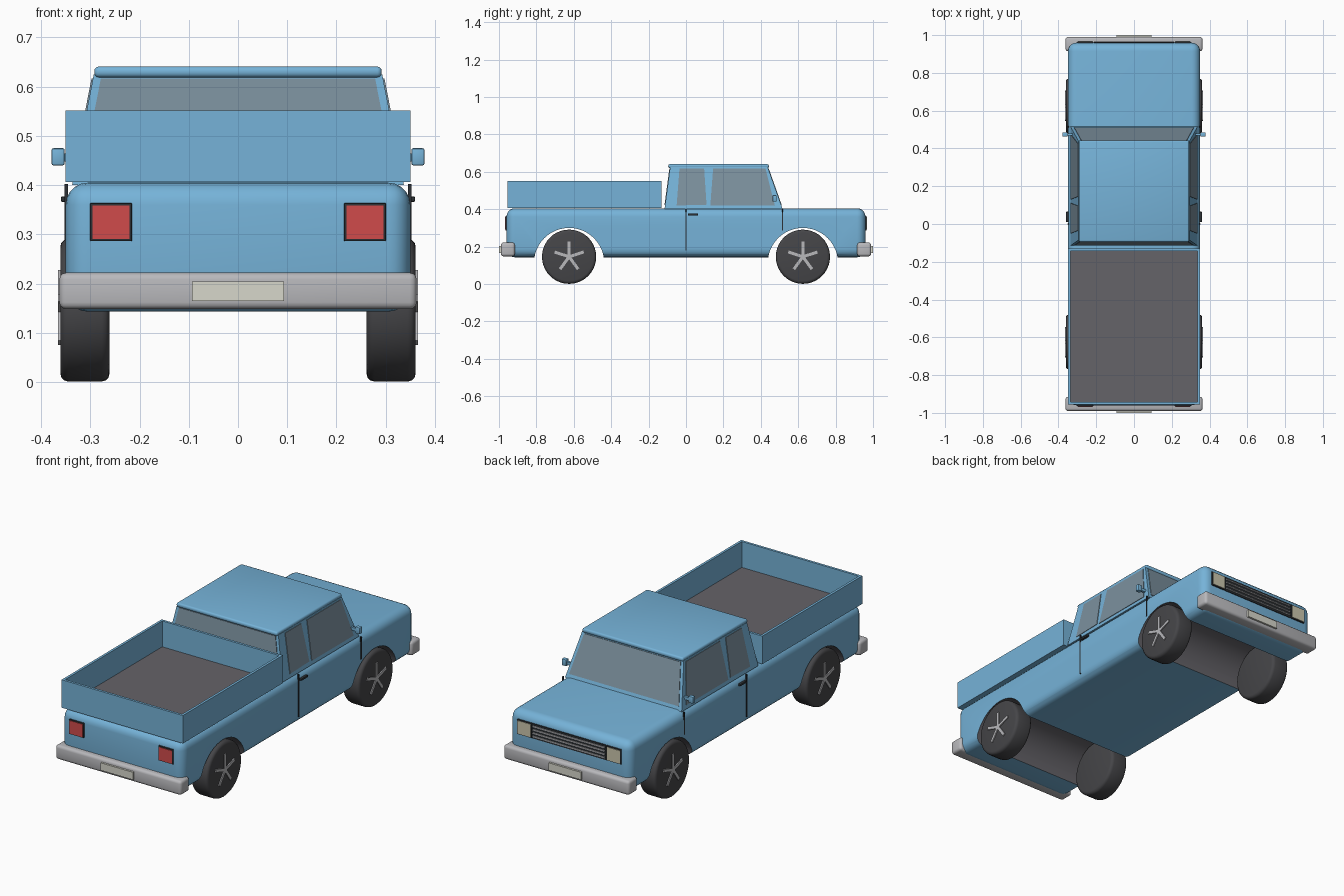
import bpy, bmesh
from math import pi, radians
from mathutils import Matrix, Vector

if "Cube" in bpy.data.objects:
    bpy.data.objects.remove(bpy.data.objects["Cube"])


def material(name, r, g, b):
    m = bpy.data.materials.new(name)
    m.diffuse_color = (r, g, b, 1)
    m.use_nodes = True
    m.node_tree.nodes["Principled BSDF"].inputs["Base Color"].default_value = m.diffuse_color
    return m


BLUE = material("blue_paint", 0.18, 0.45, 0.69)
DARK = material("dark_lining", 0.13, 0.125, 0.14)
TYRE = material("tyre_rubber", 0.06, 0.06, 0.065)
BLACK = material("black_trim", 0.025, 0.03, 0.035)
GLASS = material("window_glass", 0.20, 0.28, 0.34)
RED = material("tail_red", 0.63, 0.07, 0.07)
LAMP = material("lamp_cream", 0.60, 0.57, 0.42)
PLATE = material("plate_cream", 0.68, 0.68, 0.60)
METAL = material("bumper_metal", 0.48, 0.48, 0.50)


def finish(name, bm, *mats):
    bmesh.ops.recalc_face_normals(bm, faces=bm.faces)
    me = bpy.data.meshes.new(name)
    bm.to_mesh(me)
    bm.free()
    for m in mats:
        me.materials.append(m)
    ob = bpy.data.objects.new(name, me)
    bpy.context.collection.objects.link(ob)
    return ob


def smooth(ob, angle=35):
    bpy.ops.object.select_all(action='DESELECT')
    ob.select_set(True)
    bpy.context.view_layer.objects.active = ob
    bpy.ops.object.shade_smooth_by_angle(angle=radians(angle))


def box_mesh(x, y, z, bevel=0, seg=2):
    bm = bmesh.new()
    size = [b - a for a, b in (x, y, z)]
    mid = [(a + b) / 2 for a, b in (x, y, z)]
    bmesh.ops.create_cube(bm, size=1, matrix=Matrix.Translation(mid) @ Matrix.Diagonal((*size, 1)))
    if bevel:
        bmesh.ops.bevel(bm, geom=bm.edges[:], offset=bevel, segments=seg, profile=0.5, affect='EDGES')
    return bm


def box(name, x, y, z, mat, bevel=0, seg=2):
    ob = finish(name, box_mesh(x, y, z, bevel, seg), mat)
    if bevel:
        smooth(ob)
    return ob


def prism(name, pts, depth, mat):
    # flat polygon thickened along a vector
    bm = bmesh.new()
    f = bm.faces.new([bm.verts.new(p) for p in pts])
    new = bmesh.ops.extrude_face_region(bm, geom=[f])["geom"]
    bmesh.ops.translate(bm, vec=depth, verts=[v for v in new if isinstance(v, bmesh.types.BMVert)])
    return finish(name, bm, mat)


def cylinder_mesh(r, width, centre, sides):
    bm = bmesh.new()
    bmesh.ops.create_cone(bm, cap_ends=True, segments=sides, radius1=r, radius2=r, depth=width,
                          matrix=Matrix.Translation(centre) @ Matrix.Rotation(pi / 2, 4, 'Y'))
    return bm


# lower body with wheel arches cut right through
body = finish("body", box_mesh((-.35, .35), (-.96, .96), (.143, .405), .045, 5), BLUE, DARK)
for y in (-.625, .625):
    bm = cylinder_mesh(.188, 1, (0, y, .112), 48)
    for f in bm.faces:
        f.material_index = 1
    cutter = finish("arch_cutter", bm, BLUE, DARK)
    cutter.hide_render = True
    mod = body.modifiers.new("arch", 'BOOLEAN')
    mod.operation = 'DIFFERENCE'
    mod.solver = 'EXACT'
    mod.object = cutter
    bpy.context.view_layer.objects.active = body
    bpy.ops.object.modifier_apply(modifier=mod.name)
    bpy.data.objects.remove(cutter)
smooth(body)

# open cargo bed
bm = box_mesh((-.35, .35), (-.955, -.13), (.406, .552))
top = max(bm.faces, key=lambda f: f.calc_center_median().z)
bmesh.ops.inset_region(bm, faces=[top], thickness=.018)
new = bmesh.ops.extrude_face_region(bm, geom=[top])["geom"]
bmesh.ops.delete(bm, geom=[top], context='FACES_ONLY')
bmesh.ops.translate(bm, vec=(0, 0, -.135), verts=[v for v in new if isinstance(v, bmesh.types.BMVert)])
for f in new:
    if isinstance(f, bmesh.types.BMFace):
        f.material_index = 1
finish("cargo_bed", bm, BLUE, DARK)

# cab: tapered block
Z0, Z1 = .40, .625


def taper(z, a, b):
    return a + (b - a) * (z - Z0) / (Z1 - Z0)


def cab_x(z): return taper(z, .337, .293)
def cab_front(z): return taper(z, .517, .437)
def cab_back(z): return taper(z, -.115, -.085)


bm = box_mesh((-1, 1), (-1, 1), (Z0, Z1))
for v in bm.verts:
    z = v.co.z
    v.co.x *= cab_x(z)
    v.co.y = cab_front(z) if v.co.y > 0 else cab_back(z)
finish("cab", bm, BLUE)
box("roof", (-.292, .292), (-.095, .443), (.619, .641), BLUE, .009, 3)

# windows
for label, edge, d in (("windshield", cab_front, .003), ("rear_window", cab_back, -.003)):
    pts = [(s * (cab_x(z) - .016), edge(z), z) for s, z in ((-1, .422), (1, .422), (1, .617), (-1, .617))]
    prism(label, pts, (0, d, 0), GLASS)
for s in (-1, 1):
    for label, yz in (("rear_side_window", ((-.05, .42), (.11, .424), (.097, .617), (-.035, .617))),
                      ("front_side_window", ((.13, .42), (.475, .42), (.425, .617), (.145, .617)))):
        prism(label, [(s * cab_x(z), y, z) for y, z in yz], (s * .003, 0, 0), GLASS)

# side details: door seams, handles, mirrors
for s in (-1, 1):
    def side(a, b): return tuple(sorted((s * a, s * b)))
    box("door_seam", side(.345, .352), (-.003, .003), (.18, .402), BLACK)
    box("fender_seam", side(.345, .352), (.512, .518), (.285, .402), BLACK)
    box("door_handle", side(.345, .360), (.01, .065), (.366, .377), BLACK, .003)
    box("mirror_arm", side(.31, .36), (.468, .48), (.448, .464), BLUE)
    box("mirror", side(.352, .379), (.463, .485), (.44, .475), BLUE, .004)

# bumpers and plates at both ends
for s, end in ((-1, "rear"), (1, "front")):
    def along(a, b): return tuple(sorted((s * a, s * b)))
    box(end + "_bumper", (-.363, .363), along(.915, .99), (.148, .222), METAL, .014, 3)
    box(end + "_plate", (-.093, .093), along(.98, 1.0), (.165, .204), PLATE)
    lens = RED if s < 0 else LAMP
    for t in (-1, 1):
        x = t * .258
        box(end + "_lamp_frame", (x - .043, x + .043), along(.94, .966), (.286, .364), BLACK, .003)
        box(end + "_lamp", (x - .038, x + .038), along(.95, .969), (.291, .359), lens)

# grille
box("grille", (-.213, .213), (.94, .964), (.286, .364), BLACK)
for i in range(4):
    z = .299 + i * .0175
    box("grille_bar", (-.208, .208), (.955, .969), (z - .003, z + .003), METAL)

# wheels with five-spoke stars
for s in (-1, 1):
    for y in (-.625, .625):
        c = Vector((s * .311, y, .146))
        bm = cylinder_mesh(.145, .10, c, 40)
        rims = [e for e in bm.edges if abs(e.verts[0].co.x - e.verts[1].co.x) < 1e-4]
        bmesh.ops.bevel(bm, geom=rims, offset=.016, segments=3, profile=0.5, affect='EDGES')
        smooth(finish("tyre", bm, TYRE), 40)
        for k in range(5):
            spoke = box_mesh((-.004, .004), (-.008, .008), (0, .082))
            bmesh.ops.transform(spoke, verts=spoke.verts, matrix=Matrix.Translation(
                c + Vector((s * .051, 0, 0))) @ Matrix.Rotation(k * 2 * pi / 5, 4, 'X'))
            finish("spoke", spoke, METAL)
